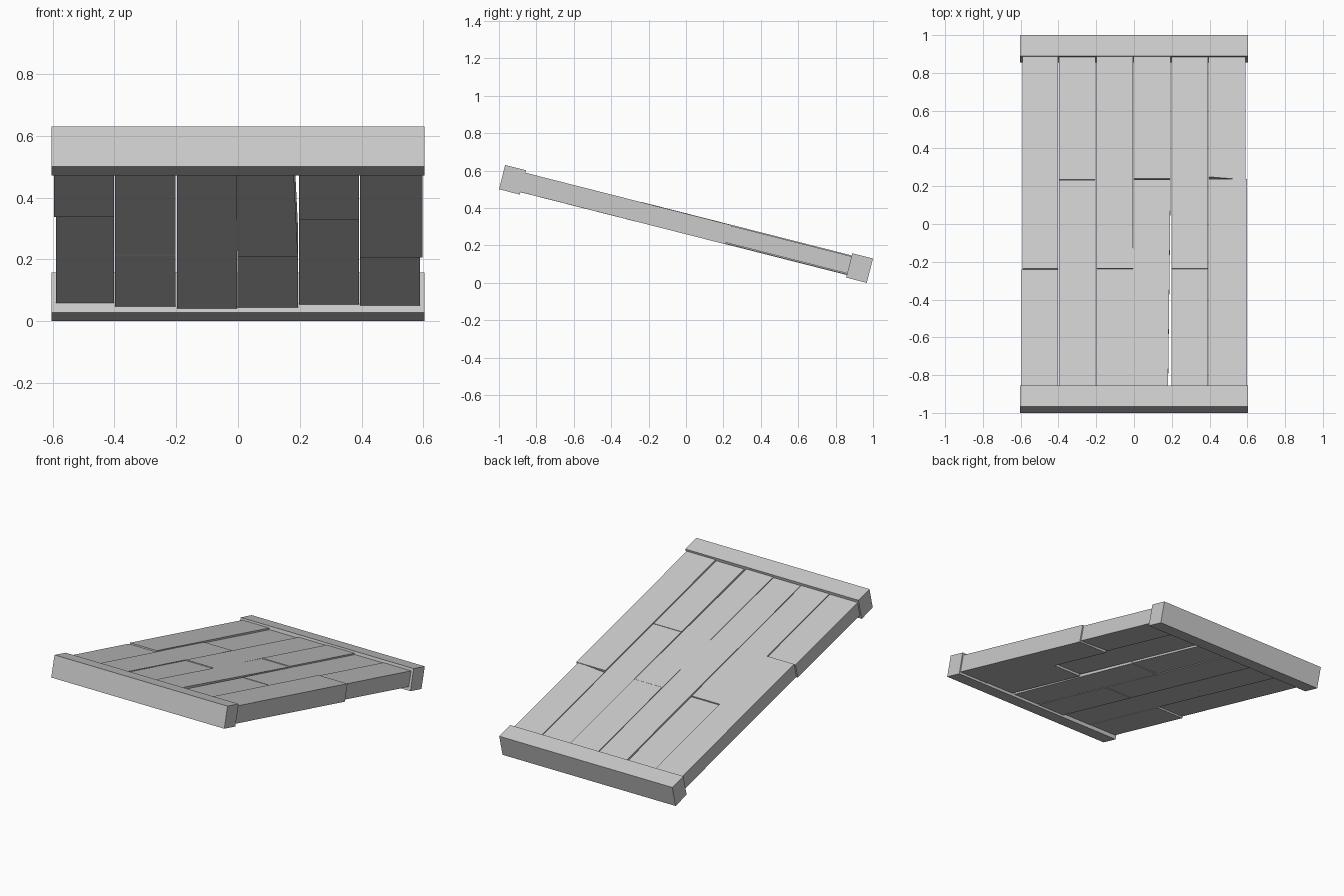
import bpy, bmesh, math
from mathutils import Matrix

if "Cube" in bpy.data.objects:
    bpy.data.objects.remove(bpy.data.objects["Cube"])

# Everything is laid out flat, then tilted about x and lifted
TILT = Matrix.Translation((0, 0, 0.315)) @ Matrix.Rotation(math.radians(-14.27), 4, 'X')


def slab(name, x0, x1, y0, y1, z0, z1, front_shift=(0, 0), skew=0, skew_end=1):
    """Box whose front side edges can shift in x and one end can be skewed."""
    bm = bmesh.new()
    bmesh.ops.create_cube(bm, size=1)
    for v in bm.verts:
        right, back, top = v.co.x > 0, v.co.y > 0, v.co.z > 0
        v.co = (x1 if right else x0, y1 if back else y0, z1 if top else z0)
        if not back:
            v.co.x += front_shift[right]
        if back == (skew_end > 0):
            v.co.y += -skew if right else skew
    bm.transform(TILT)
    me = bpy.data.meshes.new(name)
    bm.to_mesh(me)
    bm.free()
    ob = bpy.data.objects.new(name, me)
    bpy.context.collection.objects.link(ob)
    return ob


# End beams
slab("front_beam", -0.604, 0.604, -1.0145, -0.9005, -0.067, 0.067)
slab("back_beam", -0.604, 0.604, 0.9005, 1.0145, -0.067, 0.067)

# Plank rows: left x, right x, joint y, front (bottom, top), back (bottom, top)
rows = [
    (-0.595, -0.402, -0.260, (-0.044, 0.048), (-0.036, 0.055)),
    (-0.398, -0.203, 0.230, (-0.045, 0.050), (-0.0466, 0.046)),
    (-0.198, -0.004, -0.257, (-0.054, 0.048), (-0.053, 0.052)),
    (-0.002, 0.194, 0.233, (-0.052, 0.052), (-0.050, 0.055)),
    (0.198, 0.392, -0.257, (-0.051, 0.047), (-0.040, 0.048)),
    (0.395, 0.597, 0.235, (-0.0535, 0.0535), (-0.0445, 0.050)),
]
for i, (x0, x1, j, f, b) in enumerate(rows):
    last = i == 5
    shift = (-0.006, -0.014) if i == 3 else (0, 0)
    skew = 0.008 if last else 0
    slab(f"front_plank_{i + 1}", x0, x1, -0.91, j - 0.002, *f, front_shift=shift)
    slab(f"back_plank_{i + 1}", x0 + (0.006 if i == 0 else 0),
         x1 - (0.008 if last else 0), j + 0.002, 0.91, *b, skew=skew, skew_end=-1)
